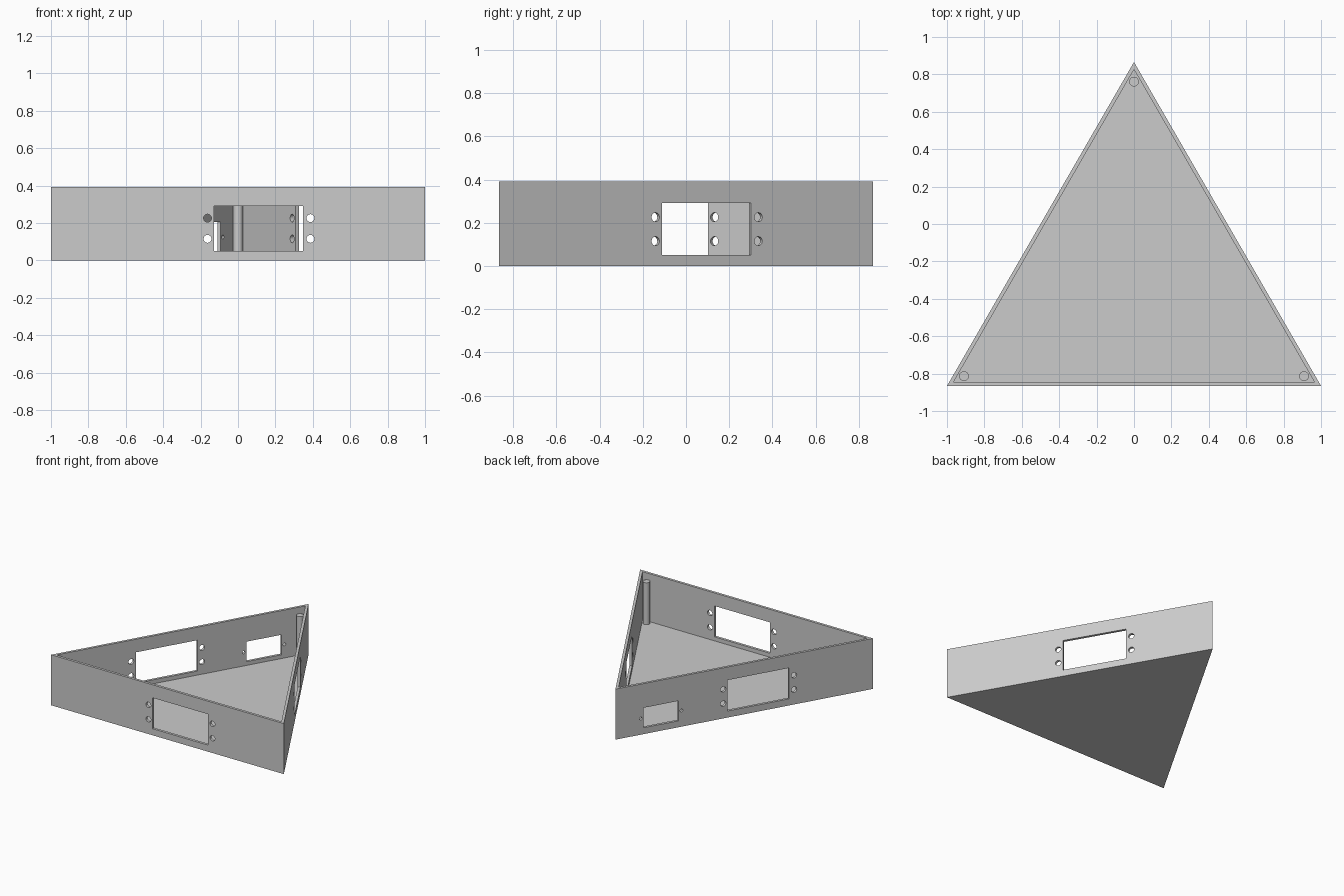
import bpy, bmesh, math
from mathutils import Matrix, Vector

old = bpy.data.objects.get("Cube")
if old:
    bpy.data.objects.remove(old, do_unlink=True)

HEIGHT, WALL, FLOOR = 0.392, 0.02, 0.02
RADIUS = 2 / math.sqrt(3)            # corner distance from the triangle's centre
APOTHEM = RADIUS / 2                 # wall distance from the triangle's centre
CENTRE = Vector((0, APOTHEM - math.sqrt(3) / 2, 0))

grey = bpy.data.materials.new("plain_grey")
grey.use_nodes = True
colour = (0.6, 0.6, 0.6, 1)
grey.diffuse_color = colour
grey.node_tree.nodes["Principled BSDF"].inputs["Base Color"].default_value = colour


def make_object(name, bm):
    bmesh.ops.recalc_face_normals(bm, faces=bm.faces)
    mesh = bpy.data.meshes.new(name)
    bm.to_mesh(mesh)
    bm.free()
    mesh.materials.append(grey)
    obj = bpy.data.objects.new(name, mesh)
    bpy.context.collection.objects.link(obj)
    return obj


def turn(k):
    """Third-turn about the triangle's centre."""
    return Matrix.Translation(CENTRE) @ Matrix.Rotation(math.radians(120 * k), 4, 'Z')


def triangle(bm, radius, z):
    return [bm.verts.new(turn(k) @ Vector((0, radius, z))) for k in range(3)]


def bridge(bm, low, high):
    for i in range(3):
        j = (i + 1) % 3
        bm.faces.new((low[i], low[j], high[j], high[i]))


def cut_box(bm, k, x, z, width, height):
    m = turn(k) @ Matrix.Translation((x, -APOTHEM, z)) @ Matrix.Diagonal((width, 0.1, height, 1))
    bmesh.ops.create_cube(bm, size=1, matrix=m)


def cut_hole(bm, k, x, z, radius):
    m = turn(k) @ Matrix.Translation((x, -APOTHEM, z)) @ Matrix.Rotation(math.pi / 2, 4, 'X')
    bmesh.ops.create_cone(bm, cap_ends=True, segments=24, radius1=radius,
                          radius2=radius, depth=0.1, matrix=m)


# Open triangular tray
bm = bmesh.new()
outer_low, outer_high = triangle(bm, RADIUS, 0), triangle(bm, RADIUS, HEIGHT)
inner_high = triangle(bm, RADIUS - 2 * WALL, HEIGHT)
inner_low = triangle(bm, RADIUS - 2 * WALL, FLOOR)
bm.faces.new(outer_low)
bridge(bm, outer_low, outer_high)
bridge(bm, outer_high, inner_high)
bridge(bm, inner_high, inner_low)
bm.faces.new(inner_low)
tray = make_object("triangular_tray", bm)

# Large window with four screw holes in every wall
bm = bmesh.new()
for k in range(3):
    cut_box(bm, k, 0.11, 0.171, 0.476, 0.24)
    for side in (-1, 1):
        for z in (0.115, 0.226):
            cut_hole(bm, k, 0.112 + side * 0.275, z, 0.021)

# Small window with two screw holes in the left wall
cut_box(bm, 2, -0.645, 0.127, 0.27, 0.155)
for side in (-1, 1):
    cut_hole(bm, 2, -0.645 + side * 0.158, 0.125, 0.011)
cutter = make_object("wall_cutter", bm)
cutter.hide_render = True

bpy.context.view_layer.objects.active = tray
cut = tray.modifiers.new("openings", 'BOOLEAN')
cut.operation = 'DIFFERENCE'
cut.solver = 'EXACT'
cut.object = cutter
bpy.ops.object.modifier_apply(modifier=cut.name)
bpy.data.objects.remove(cutter, do_unlink=True)

# Round post in each corner, ending below the rim
posts = []
POST_TOP = 0.345
for k, place in enumerate(("back", "right", "left")):
    bm = bmesh.new()
    depth = POST_TOP - FLOOR / 2
    m = turn(k) @ Matrix.Translation((0, 1.05, POST_TOP - depth / 2))
    bmesh.ops.create_cone(bm, cap_ends=True, segments=24, radius1=0.026,
                          radius2=0.026, depth=depth, matrix=m)
    posts.append(make_object(place + "_corner_post", bm))

# Smooth round parts, keep the edges sharp
bpy.ops.object.select_all(action='DESELECT')
for obj in [tray] + posts:
    obj.select_set(True)
bpy.context.view_layer.objects.active = tray
bpy.ops.object.shade_smooth_by_angle(angle=math.radians(30))
